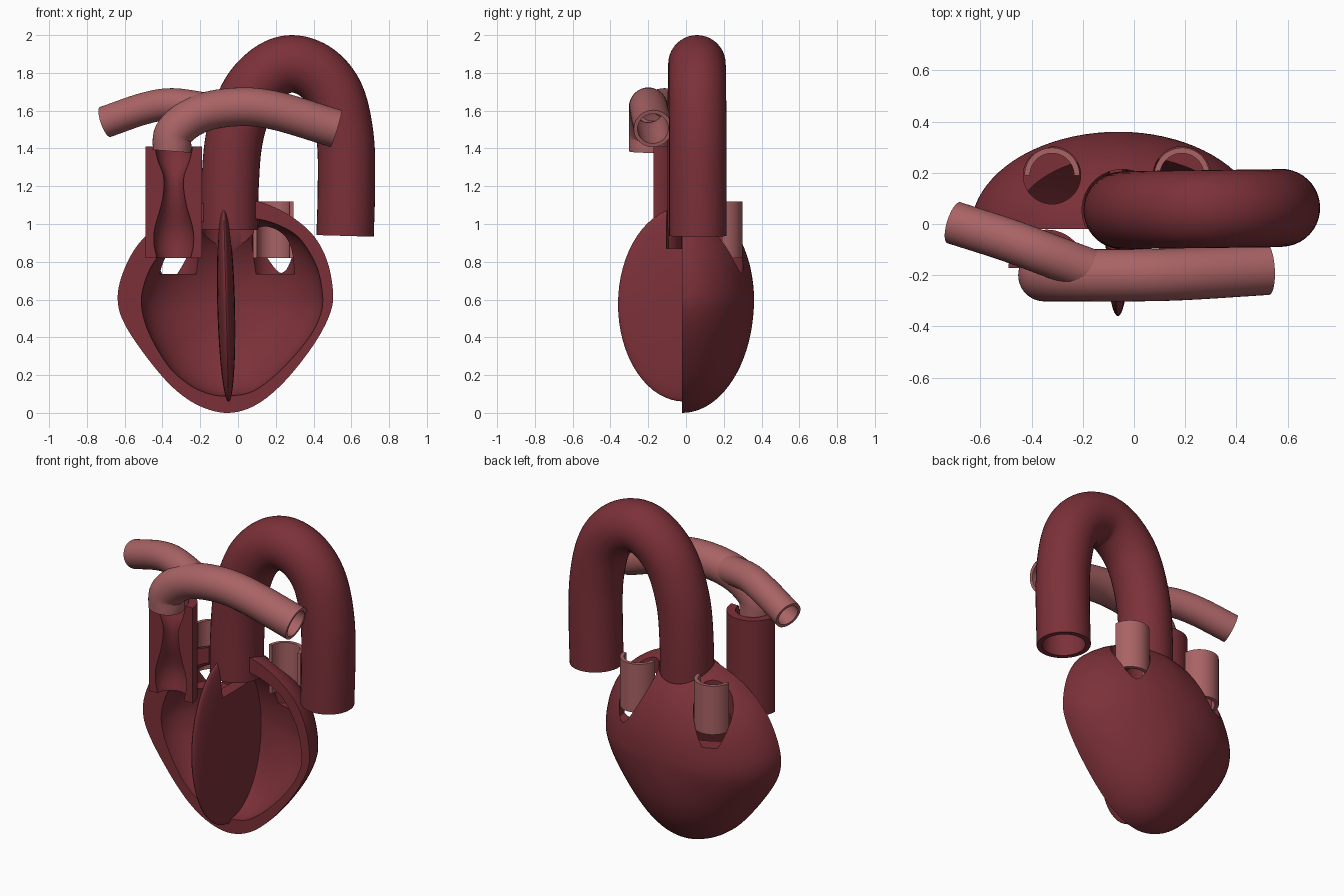
import bpy, bmesh
from math import sin, cos, pi
from mathutils import Vector, Matrix

if "Cube" in bpy.data.objects:
    bpy.data.objects.remove(bpy.data.objects["Cube"], do_unlink=True)


def material(name, color):
    m = bpy.data.materials.new(name)
    m.use_nodes = True
    m.diffuse_color = color
    m.node_tree.nodes["Principled BSDF"].inputs["Base Color"].default_value = color
    return m


RED = material("deep red", (0.2, 0.03, 0.04, 1))
PINK = material("dusty pink", (0.40, 0.125, 0.13, 1))


def finish(name, bm, mat):
    bmesh.ops.recalc_face_normals(bm, faces=bm.faces)
    me = bpy.data.meshes.new(name)
    bm.to_mesh(me)
    bm.free()
    me.materials.append(mat)
    ob = bpy.data.objects.new(name, me)
    bpy.context.collection.objects.link(ob)
    return ob


def spline(points, steps, closed=False):
    """Catmull-Rom samples through the points."""
    p = [Vector(q) for q in points]
    n = len(p)
    if closed:
        get = lambda i: p[i % n]
    else:
        ends = {-1: 2 * p[0] - p[1], n: 2 * p[-1] - p[-2]}
        get = lambda i: ends[i] if i in ends else p[i]
    out = []
    for i in range(n if closed else n - 1):
        a, b, c, d = (get(i + k) for k in (-1, 0, 1, 2))
        for s in range(steps):
            t = s / steps
            out.append(0.5 * (2 * b + (c - a) * t + (2 * a - 5 * b + 4 * c - d) * t ** 2
                              + (3 * b - a - 3 * c + d) * t ** 3))
    if not closed:
        out.append(p[-1])
    return out


def bridge(bm, a, b):
    n = len(a)
    for i in range(n):
        bm.faces.new((a[i], a[(i + 1) % n], b[(i + 1) % n], b[i]))


def tube(name, points, radius, wall, mat, sides=40):
    """Hollow open-ended tube swept along a path."""
    path = spline(points, 8)
    bm = bmesh.new()
    rings = {radius: [], radius - wall: []}
    tangent, side = None, Vector((0, 1, 0))
    for i, p in enumerate(path):
        new = (path[min(i + 1, len(path) - 1)] - path[max(i - 1, 0)]).normalized()
        if tangent:
            side = tangent.rotation_difference(new) @ side
        tangent = new
        side = (side - tangent * side.dot(tangent)).normalized()
        other = tangent.cross(side)
        for r, loops in rings.items():
            loops.append([bm.verts.new(p + r * (cos(a) * side + sin(a) * other))
                          for a in (2 * pi * k / sides for k in range(sides))])
    outer, inner = rings.values()
    for loops in (outer, inner):
        for a, b in zip(loops, loops[1:]):
            bridge(bm, a, b)
    bridge(bm, outer[0], inner[0])
    bridge(bm, outer[-1], inner[-1])
    return finish(name, bm, mat)


def half_pipe(name, x, y, profile, mat, steps=24):
    """Closed (radius, z) profile turned through the rear half circle."""
    bm = bmesh.new()
    loops = []
    for k in range(steps + 1):
        a = pi * k / steps
        loops.append([bm.verts.new((x + r * cos(a), y + r * sin(a), z)) for r, z in profile])
    for a, b in zip(loops, loops[1:]):
        bridge(bm, a, b)
    bm.faces.new(loops[0])
    bm.faces.new(loops[-1])
    return finish(name, bm, mat)


def dome(bm, outline, depth, steps=20):
    """Rounded bowl from an x-z outline, bulging to the rear; returns its rim."""
    cx, cz, cut = -0.06, 0.6, -0.02
    flat = spline(outline, 6, closed=True)
    loops = []
    for k in range(steps):
        a = pi / 2 * k / steps
        loops.append([bm.verts.new((cx + (p.x - cx) * cos(a), cut + depth * sin(a),
                                    cz + (p.y - cz) * cos(a))) for p in flat])
    for a, b in zip(loops, loops[1:]):
        bridge(bm, a, b)
    pole = bm.verts.new((cx, cut + depth, cz))
    last = loops[-1]
    for i, v in enumerate(last):
        bm.faces.new((v, last[(i + 1) % len(last)], pole))
    return loops[0]


def cut_cylinder(targets, x, y, radius, low, high):
    bm = bmesh.new()
    bmesh.ops.create_cone(bm, cap_ends=True, segments=48, radius1=radius, radius2=radius,
                          depth=high - low, matrix=Matrix.Translation((x, y, (low + high) / 2)))
    cutter = finish("hole_cutter", bm, RED)
    cutter.hide_render = True
    for ob in targets:
        mod = ob.modifiers.new("hole", "BOOLEAN")
        mod.operation, mod.solver, mod.object = "DIFFERENCE", "EXACT", cutter
        bpy.context.view_layer.objects.active = ob
        bpy.ops.object.modifier_apply(modifier=mod.name)
    bpy.data.objects.remove(cutter, do_unlink=True)


# Rear half of the hollow chamber wall
outer_outline = [(-0.05, 0.0), (0.1, 0.045), (0.25, 0.17), (0.4, 0.36), (0.485, 0.52),
                 (0.503, 0.64), (0.47, 0.81), (0.39, 0.95), (0.25, 1.06), (0.1, 1.12),
                 (-0.06, 1.14), (-0.24, 1.09), (-0.4, 1.01), (-0.53, 0.89), (-0.61, 0.74),
                 (-0.637, 0.6), (-0.6, 0.47), (-0.48, 0.29), (-0.34, 0.13), (-0.2, 0.035)]
inner_outline = [(-0.05, 0.09), (0.08, 0.115), (0.22, 0.22), (0.37, 0.39), (0.44, 0.53),
                 (0.445, 0.65), (0.41, 0.79), (0.32, 0.93), (0.2, 1.0), (0.08, 1.03),
                 (-0.06, 1.04), (-0.22, 1.0), (-0.35, 0.91), (-0.45, 0.79), (-0.5, 0.67),
                 (-0.51, 0.56), (-0.47, 0.42), (-0.37, 0.25), (-0.26, 0.15), (-0.15, 0.1)]
bm = bmesh.new()
bridge(bm, dome(bm, outer_outline, 0.38), dome(bm, inner_outline, 0.30))
chamber_wall = finish("chamber_wall", bm, RED)

# Thin dividing wall between the two chambers
bm = bmesh.new()
bmesh.ops.create_uvsphere(bm, u_segments=48, v_segments=32, radius=1)
bmesh.ops.transform(bm, verts=bm.verts, matrix=Matrix.Translation((-0.063, -0.01, 0.575))
                    @ Matrix.Rotation(-0.025, 4, "Y") @ Matrix.Diagonal((0.047, 0.35, 0.515, 1)))
septum = finish("septum", bm, RED)

# Openings for the arch and the two rear veins
cut_cylinder([chamber_wall, septum], -0.045, 0.055, 0.158, 0.87, 1.4)
for side, x in (("right", -0.32), ("left", 0.187)):
    cut_cylinder([chamber_wall], x, 0.19, 0.112, 0.735, 1.4)
    half_pipe(side + "_rear_vein", x, 0.19,
              [(0.108, 0.82), (0.108, 1.12), (0.086, 1.12), (0.086, 0.82)], PINK)

# Large arched artery
tube("arched_artery",
     [(-0.045, 0.053, 0.97), (-0.042, 0.053, 1.2), (-0.02, 0.053, 1.45), (0.05, 0.055, 1.67),
      (0.16, 0.057, 1.8), (0.285, 0.058, 1.848), (0.42, 0.06, 1.8), (0.52, 0.061, 1.67),
      (0.568, 0.063, 1.45), (0.574, 0.063, 1.2), (0.567, 0.063, 0.937)], 0.152, 0.03, RED)

# Front vessel, opened to show its narrowed channel
channel = spline([(0.1, 1.41), (0.085, 1.34), (0.052, 1.24), (0.062, 1.12),
                  (0.1, 0.98), (0.105, 0.9), (0.09, 0.82)], 5)
half_pipe("front_vessel", -0.34, -0.172,
          [(0.15, 0.82), (0.15, 1.41)] + [tuple(p) for p in channel], RED)

# Forked light vessels
tube("left_branch_vessel",
     [(-0.35, -0.2, 1.385), (-0.335, -0.2, 1.49), (-0.2, -0.2, 1.585), (0, -0.2, 1.62),
      (0.2, -0.195, 1.6), (0.52, -0.175, 1.505)], 0.102, 0.02, PINK)
tube("right_branch_vessel",
     [(-0.703, 0.005, 1.54), (-0.5, -0.06, 1.61), (-0.35, -0.115, 1.635),
      (-0.16, -0.185, 1.61)], 0.084, 0.018, PINK)

# Smooth shading with crisp rims
for ob in bpy.context.scene.objects:
    if ob.type == "MESH":
        bpy.ops.object.select_all(action="DESELECT")
        ob.select_set(True)
        bpy.context.view_layer.objects.active = ob
        bpy.ops.object.shade_smooth_by_angle(angle=0.6)
